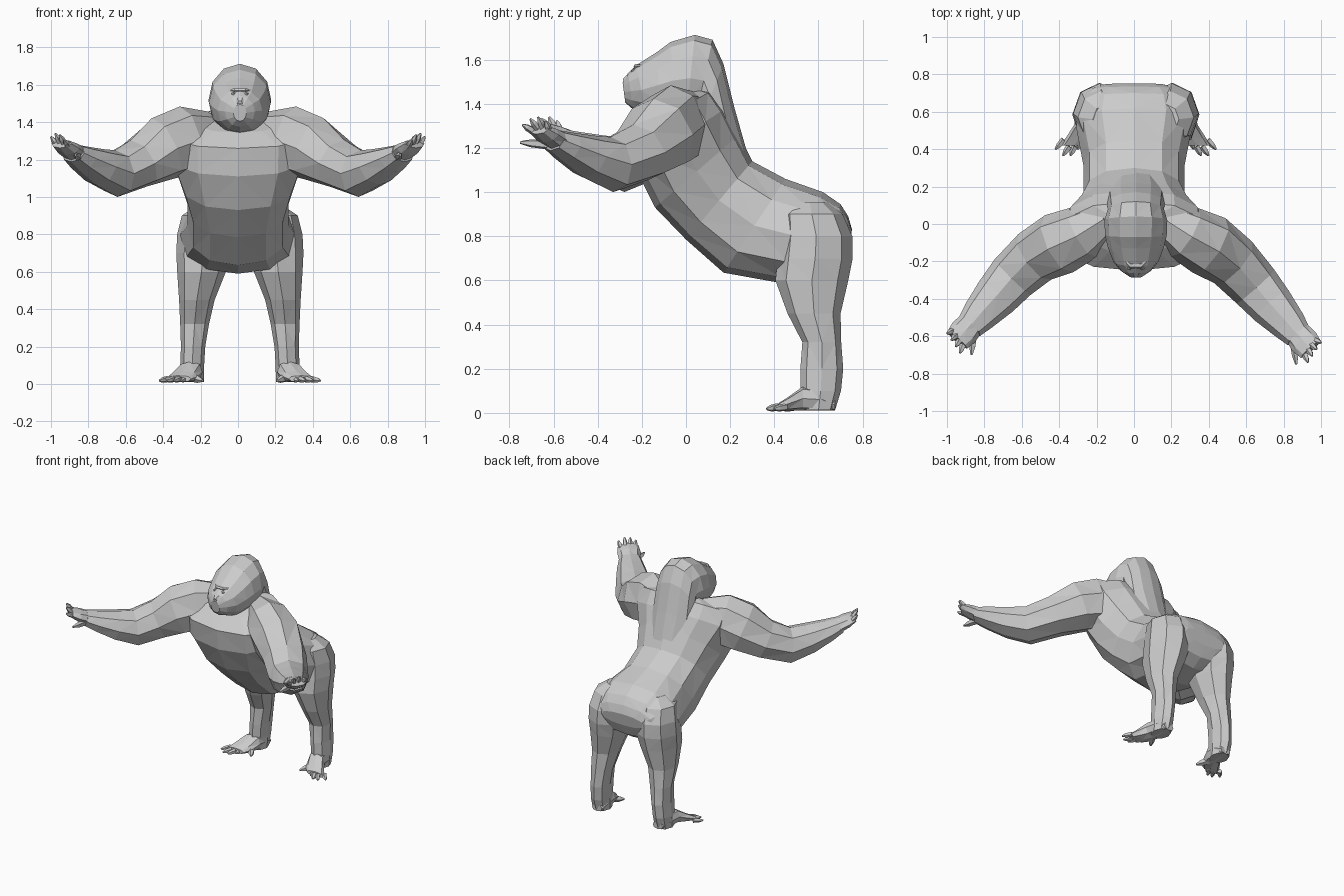
import bpy, bmesh
from math import sin, cos, pi
from mathutils import Vector as V


def loft(name, rings, n=8, p=1.0):
    """Skin a row of (centre, half axis u, half axis v) rings; p < 1 squares them."""
    bm = bmesh.new()
    rows = []
    for c, u, v in rings:
        row = []
        for i in range(n):
            ca, sa = cos(2 * pi * i / n), sin(2 * pi * i / n)
            ca = abs(ca) ** p * (1 if ca > 0 else -1) if abs(ca) > 1e-6 else 0
            sa = abs(sa) ** p * (1 if sa > 0 else -1) if abs(sa) > 1e-6 else 0
            row.append(bm.verts.new(V(c) + V(u) * ca + V(v) * sa))
        rows.append(row)
    for a, b in zip(rows, rows[1:]):
        for i in range(n):
            j = (i + 1) % n
            bm.faces.new((a[i], a[j], b[j], b[i]))
    bm.faces.new(rows[0])
    bm.faces.new(rows[-1])
    # split the bent quads into flat facets
    bmesh.ops.triangulate(bm, faces=bm.faces[:])
    bmesh.ops.recalc_face_normals(bm, faces=bm.faces[:])
    me = bpy.data.meshes.new(name)
    bm.to_mesh(me)
    bm.free()
    ob = bpy.data.objects.new(name, me)
    bpy.context.collection.objects.link(ob)
    return ob


def profile(rows, cx=0.0):
    """Rings from side-view rows: top y, top z, bottom y, bottom z, half width."""
    out = []
    for ty, tz, by, bz, w in rows:
        t, b = V((cx, ty, tz)), V((cx, by, bz))
        out.append(((t + b) / 2, (w, 0, 0), (t - b) / 2))
    return out


def tube(points):
    """Rings along a path of (x, y, z, half width, half height)."""
    out = []
    for i, (x, y, z, w, h) in enumerate(points):
        a, b = points[max(i - 1, 0)], points[min(i + 1, len(points) - 1)]
        d = (V(b[:3]) - V(a[:3])).normalized()
        side = d.cross(V((0, 0, 1))).normalized()
        out.append(((x, y, z), side * w, side.cross(d) * h))
    return out


def digit(name, base, tip, r):
    b, t = V(base), V(tip)
    m = b.lerp(t, 0.6)
    loft(name, tube([(*b, r, r), (*m, r * .85, r * .85), (*t, r * .3, r * .3)]), 5)


# Torso from rump to neck
loft("torso", profile([
    (.752, .83, .735, .74, .17),
    (.735, .89, .70, .66, .245),
    (.70, .945, .62, .61, .285),
    (.62, 1.0, .42, .59, .31),
    (.45, 1.06, .17, .635, .27),
    (.30, 1.14, .0, .785, .27),
    (.24, 1.26, -.14, .93, .315),
    (.18, 1.38, -.23, 1.11, .385),
    (.12, 1.46, -.25, 1.26, .39),
    (.06, 1.47, -.16, 1.345, .23)]), 12, .85)

# Head with muzzle, crest and sloping nape
loft("head", profile([
    (-.287, 1.495, -.275, 1.405, .035),
    (-.262, 1.54, -.24, 1.375, .08),
    (-.225, 1.575, -.18, 1.35, .12),
    (-.13, 1.635, -.12, 1.335, .15),
    (-.07, 1.68, -.05, 1.33, .165),
    (.04, 1.712, .0, 1.32, .168),
    (.12, 1.69, .04, 1.32, .15),
    (.17, 1.58, .05, 1.28, .155),
    (.22, 1.38, .06, 1.18, .16),
    (.285, 1.15, .14, 1.05, .14)], .01), 12, .97)

# Low brow ridge, nose and eyes
loft("brow", [((x + .01, y, 1.57), (0, .016, 0), (0, 0, r)) for x, y, r in
              ((-.06, -.19, .006), (-.03, -.222, .012), (.03, -.222, .012), (.06, -.19, .006))], 6)
loft("nose", profile([(-.235, 1.565, -.235, 1.53, .012),
                      (-.268, 1.535, -.265, 1.48, .03),
                      (-.286, 1.515, -.28, 1.48, .015)], .01), 6)
for s in (-1, 1):
    bpy.ops.mesh.primitive_ico_sphere_add(subdivisions=1, radius=.012,
                                          location=(.01 + s * .035, -.237, 1.55))
    bpy.context.object.name = "eye"

# Arms: each side reaches forward a little differently
for s, side, dy in ((-1, "left", 0), (1, "right", -.05)):
    def at(x, y, z, w, h):
        return (s * x, y + dy * max(0, min(1, (x - .35) / .3)), z, w, h)

    loft(side + "_arm", tube([
        at(.14, .04, 1.34, .10, .12),
        at(.27, -.045, 1.305, .15, .185),
        at(.40, -.105, 1.26, .17, .175),
        at(.53, -.175, 1.18, .15, .135),
        at(.65, -.285, 1.125, .135, .125),
        at(.74, -.39, 1.16, .12, .10),
        at(.83, -.49, 1.205, .095, .07),
        at(.88, -.55, 1.235, .075, .05)]), 8, .9)
    # Palm, fingers and thumb
    loft(side + "_palm", tube([
        at(.86, -.52, 1.225, .07, .05),
        at(.91, -.58, 1.26, .08, .04),
        at(.945, -.62, 1.285, .07, .025)]), 8)
    for k in range(4):
        f = k / 3
        base = at(.965 - .055 * f, -.57 - .07 * f, 1.275 + .01 * sin(pi * f), 0, 0)[:3]
        tip = at(1.0 - .07 * f, -.585 - .105 * f, 1.305 + .035 * sin(pi * (f + .2) / 1.2), 0, 0)[:3]
        digit(side + "_finger", base, tip, .018)
    digit(side + "_thumb", at(.855, -.58, 1.215, 0, 0)[:3], at(.868, -.7, 1.225, 0, 0)[:3], .022)

# Legs with rounded buttocks, feet and toes
for s, side, dx in ((-1, "left", 0), (1, "right", .02)):
    def px(x):
        return s * (x + dx)

    loft(side + "_leg", [((px(x), y, z), (s * rx, 0, 0), (0, ry, 0)) for x, y, z, rx, ry in (
        (.15, .56, .955, .07, .08),
        (.175, .57, .90, .125, .14),
        (.18, .59, .80, .145, .163),
        (.185, .585, .70, .145, .17),
        (.195, .57, .60, .13, .165),
        (.22, .58, .45, .095, .12),
        (.232, .615, .32, .077, .088),
        (.24, .615, .20, .065, .097),
        (.245, .61, .10, .064, .092),
        (.245, .60, .012, .062, .075))], 8, 1)
    loft(side + "_foot", [((px(x), y, h / 2 + .01), (w, 0, 0), (0, 0, h / 2)) for x, y, w, h in (
        (.24, .675, .04, .05),
        (.245, .62, .06, .10),
        (.255, .53, .065, .11),
        (.29, .46, .075, .06),
        (.32, .42, .07, .035))], 8, .8)
    for k in range(4):
        f = k / 3
        digit(side + "_toe", (px(.375 - .09 * f), .45 - .04 * sin(pi * f), .026),
              (px(.42 - .12 * f), .42 - .06 * sin(pi * (f + .15) / 1.3), .018), .018)
    digit(side + "_big_toe", (px(.24), .50, .035), (px(.19), .425, .018), .024)
